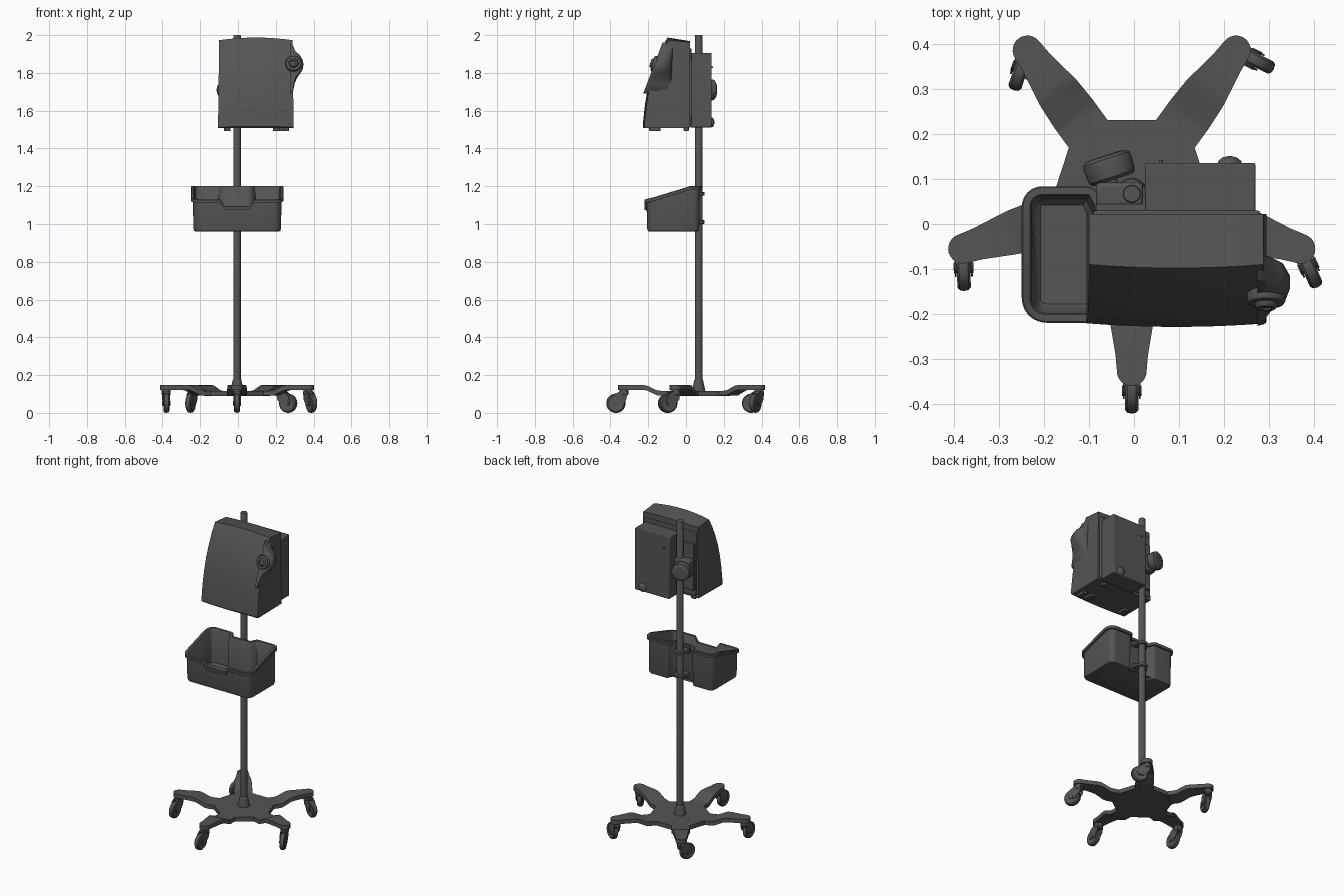
import bpy, bmesh, math
from mathutils import Vector, Matrix

if "Cube" in bpy.data.objects:
    bpy.data.objects.remove(bpy.data.objects["Cube"])

PX, PY = -0.005, 0.067   # pole axis

dark = bpy.data.materials.new("dark_grey")
dark.diffuse_color = (.09, .09, .09, 1)
dark.use_nodes = True
dark.node_tree.nodes["Principled BSDF"].inputs["Base Color"].default_value = dark.diffuse_color


def finish(name, bm, bevel=0.0, angle=35, M=None):
    bmesh.ops.recalc_face_normals(bm, faces=bm.faces)
    me = bpy.data.meshes.new(name)
    bm.to_mesh(me)
    bm.free()
    me.materials.append(dark)
    ob = bpy.data.objects.new(name, me)
    bpy.context.collection.objects.link(ob)
    if M is not None:
        ob.matrix_world = M
    if bevel:
        b = ob.modifiers.new("bevel", 'BEVEL')
        b.width, b.segments, b.limit_method = bevel, 2, 'ANGLE'
    bpy.ops.object.select_all(action='DESELECT')
    ob.select_set(True)
    bpy.context.view_layer.objects.active = ob
    bpy.ops.object.shade_smooth_by_angle(angle=math.radians(angle))
    return ob


def loft(name, rings, **kw):
    """Skin closed rings of equal length and cap both ends."""
    bm = bmesh.new()
    vs = [[bm.verts.new(p) for p in r] for r in rings]
    n = len(vs[0])
    for a, b in zip(vs, vs[1:]):
        for i in range(n):
            j = (i + 1) % n
            bm.faces.new((a[i], a[j], b[j], b[i]))
    bm.faces.new(vs[0])
    bm.faces.new(vs[-1])
    return finish(name, bm, **kw)


def box(name, x, y, z, bevel=0.004, M=None):
    rings = [[(x[0], y[0], h), (x[1], y[0], h), (x[1], y[1], h), (x[0], y[1], h)] for h in z]
    return loft(name, rings, bevel=bevel, M=M)


def lathe(name, prof, loc=(0, 0, 0), axis=(0, 0, 1), seg=32, M=None):
    """Turn (radius, height) pairs around an axis."""
    rings = [[(r * math.cos(2 * math.pi * i / seg), r * math.sin(2 * math.pi * i / seg), h)
              for i in range(seg)] for r, h in prof]
    T = Matrix.Translation(loc) @ Vector(axis).to_track_quat('Z', 'Y').to_matrix().to_4x4()
    return loft(name, rings, M=(M @ T) if M is not None else T)


# Pole and collar
lathe("pole", [(.018, .1), (.02, .102), (.02, 1.996), (.018, 2.0)], (PX, PY, 0))
lathe("pole_collar", [(.036, .11), (.034, .125), (.025, .165), (.023, .175), (.02, .178)], (PX, PY, 0))

# Hub plate: flat-sided star centre
hub = []
for k in range(5):
    for s in (-1, 1):
        a = math.radians(-90 + 72 * k + s * 17.5)
        hub.append((PX + .174 * math.cos(a), PY + .174 * math.sin(a)))
loft("base_hub", [[(x, y, z) for x, y in hub] for z in (.09, .117)])

# Legs and casters
R = .395
stations = [(.165, .053, .117), (.20, .053, .117), (.22, .053, .119), (.275, .050, .145),
            (.30, .046, .148), (.36, .036, .148)]
stations += [(R + .033 * math.sin(t), max(.033 * math.cos(t), .001), .148)
             for t in [math.radians(d) for d in range(0, 91, 15)]]
trail = [(0, -1), (.4, -.9), (.9, -.45), (-.33, -.95), (.03, -1)]
for k in range(5):
    a = math.radians(-90 + 72 * k)
    M = Matrix.Translation((PX, PY, 0)) @ Matrix.Rotation(a, 4, 'Z')
    loft("leg", [[(r, -w, z - .026), (r, w, z - .026), (r, w, z), (r, -w, z)]
                 for r, w, z in stations], M=M)
    d = math.atan2(trail[k][1], trail[k][0])
    C = Matrix.Translation((PX + R * math.cos(a), PY + R * math.sin(a), 0)) @ Matrix.Rotation(d, 4, 'Z')
    lathe("caster_stem", [(.016, .09), (.024, .098), (.024, .124)], M=C, seg=20)
    lathe("caster_wheel", [(.03, -.013), (.043, -.015), (.049, -.010), (.051, 0), (.049, .010),
                           (.043, .015), (.03, .013)], (.043, 0, .051), (0, 1, 0), M=C)
    lathe("caster_axle", [(.012, -.022), (.012, .022)], (.043, 0, .051), (0, 1, 0), seg=16, M=C)
    for s in (-1, 1):
        cheek = [(-.02, .11), (-.012, .07), (.02, .036), (.055, .038), (.062, .06), (.048, .098), (.025, .113)]
        loft("caster_fork", [[(x, s * y, z) for x, z in cheek] for y in (.016, .02)], M=C)
    box("caster_fork_top", (-.02, .027), (-.02, .02), (.1, .113), .002, C)

# Basket: rounded outline with a channel for the pole at the back
corners = [(-.238, -.208, .045), (-.095, -.208, 0), (-.07, -.208, 0), (.06, -.208, 0), (.085, -.208, 0),
           (.23, -.208, .045), (.23, .02, 0), (.23, .072, .035), (.085, .072, .01), (.065, .03, .01),
           (-.075, .03, .01), (-.095, .072, .01), (-.238, .072, .035), (-.238, .02, 0)]
outline = []
for i, (x, y, r) in enumerate(corners):
    p = Vector((x, y))
    if not r:
        outline.append(p)
        continue
    a = p + (Vector(corners[i - 1][:2]) - p).normalized() * r
    b = p + (Vector(corners[(i + 1) % len(corners)][:2]) - p).normalized() * r
    for t in [j / 6 for j in range(7)]:
        q = a * (1 - t) ** 2 + p * (1.6 * t * (1 - t)) + b * t ** 2
        outline.append(q / ((1 - t) ** 2 + 1.6 * t * (1 - t) + t ** 2))


def offset(d):
    n = len(outline)
    out = []
    for i, p in enumerate(outline):
        t = (outline[(i + 1) % n] - p).normalized() + (p - outline[i - 1]).normalized()
        out.append(p + Vector((t.y, -t.x)).normalized() * d)
    return out


def rim(p):
    z = 1.13 + .07 * min(1, max(0, (p.y + .208) / .228))
    if p.y < -.2 and -.08 < p.x < .07:
        z -= .035            # front dip
    return z


def flat(d, z):
    return [(p.x, p.y, z) for p in offset(d)]


def edge(d, drop):
    return [(q.x, q.y, rim(p) - drop) for p, q in zip(outline, offset(d))]


loft("basket", [flat(-.014, .96), flat(-.006, .963), flat(-.002, .975), edge(0, .02), edge(.011, .02),
                edge(.012, .003), edge(.009, 0), edge(-.006, 0), edge(-.01, .006),
                flat(-.018, .985), flat(-.03, .972)], angle=40)
for z in (1.01, 1.16):
    lathe("basket_clamp", [(.027, -.01), (.032, -.007), (.032, .007), (.027, .01)], (PX, PY, z))
    box("basket_clamp_block", (-.05, .04), (.025, .06), (z - .012, z + .012), .003)

# Monitor housing: bowed side profile swept across the width
front = [(-.098, 1.987), (-.13, 1.93), (-.16, 1.86), (-.186, 1.785), (-.204, 1.71), (-.217, 1.635),
         (-.225, 1.563), (-.229, 1.515), (-.222, 1.507)]
rings = []
for i in range(-8, 9):
    u = i / 8
    bow = u * u
    ring = [(.022, 1.968 - .006 * bow)]
    for y, z in front:
        f = (z - 1.505) / .48
        ring.append((y + .008 * bow, z - .014 * bow * f))
    ring.append((.022, 1.51))
    rings.append([(.0945 + u * (.200 - .006 * (z - 1.505) / .48), y, z) for y, z in ring])
loft("monitor_housing", rings, angle=30)
box("monitor_back_panel", (-.09, .28), (.018, .03), (1.525, 1.93), .004)

# Rear module and its fittings
box("rear_module", (.025, .27), (.02, .136), (1.512, 1.905), .004)
lathe("rear_plug", [(.027, 0), (.025, .006), (.016, .013), (.004, .016)], (.213, .135, 1.538), (0, 1, 0))
lathe("rear_screw", [(.005, 0), (.004, .008)], (.06, .135, 1.83), (0, 1, 0), 12)

# Teardrop blister blended into the upper right edge, with a dial on its face
tear = [(.275, 1.96), (.291, 1.945), (.302, 1.917), (.328, 1.893), (.342, 1.87), (.347, 1.845), (.343, 1.82),
        (.33, 1.797), (.313, 1.775), (.3, 1.745), (.291, 1.70), (.275, 1.69)]
loft("dial_blister", [[(.285 + (x - .285) * (s if x > .285 else 1), y - (1.845 - z) * k, z) for x, z in tear]
                      for s, y, k in ((.3, -.074, .05), (.75, -.088, .1), (1, -.115, .2),
                                      (1, -.145, .3), (.9, -.16, .36), (.7, -.168, .38))], angle=50)
lathe("dial", [(.043, 0), (.043, .018), (.039, .024), (.026, .025), (.024, .032), (.02, .036),
               (.012, .036), (.01, .032)], (.294, -.154, 1.844), (0, -.95, .31))

# Feet under the monitor
for x0, x1 in ((-.075, -.04), (.185, .22), (.24, .27)):
    box("monitor_foot", (x0, x1), (-.195, -.135), (1.492, 1.512), .003)
for x in (-.06, .23):
    box("monitor_rear_foot", (x - .015, x + .015), (-.012, .015), (1.492, 1.514), .003)

# Pole clamp with its large tightening knob
box("clamp_plate", (-.085, .027), (.026, .045), (1.56, 1.86), .003)
box("clamp_body", (-.085, .02), (.04, .092), (1.66, 1.765), .008)
n = Vector((-.31, .95, 0))
lathe("clamp_screw", [(.014, 0), (.014, .08)], (-.04, .06, 1.71), n, 16)
lathe("clamp_knob", [(.046, -.027), (.053, -.02), (.056, .012), (.054, .022), (.044, .029), (.03, .03)],
      (-.055, .124, 1.71), n, 36)
